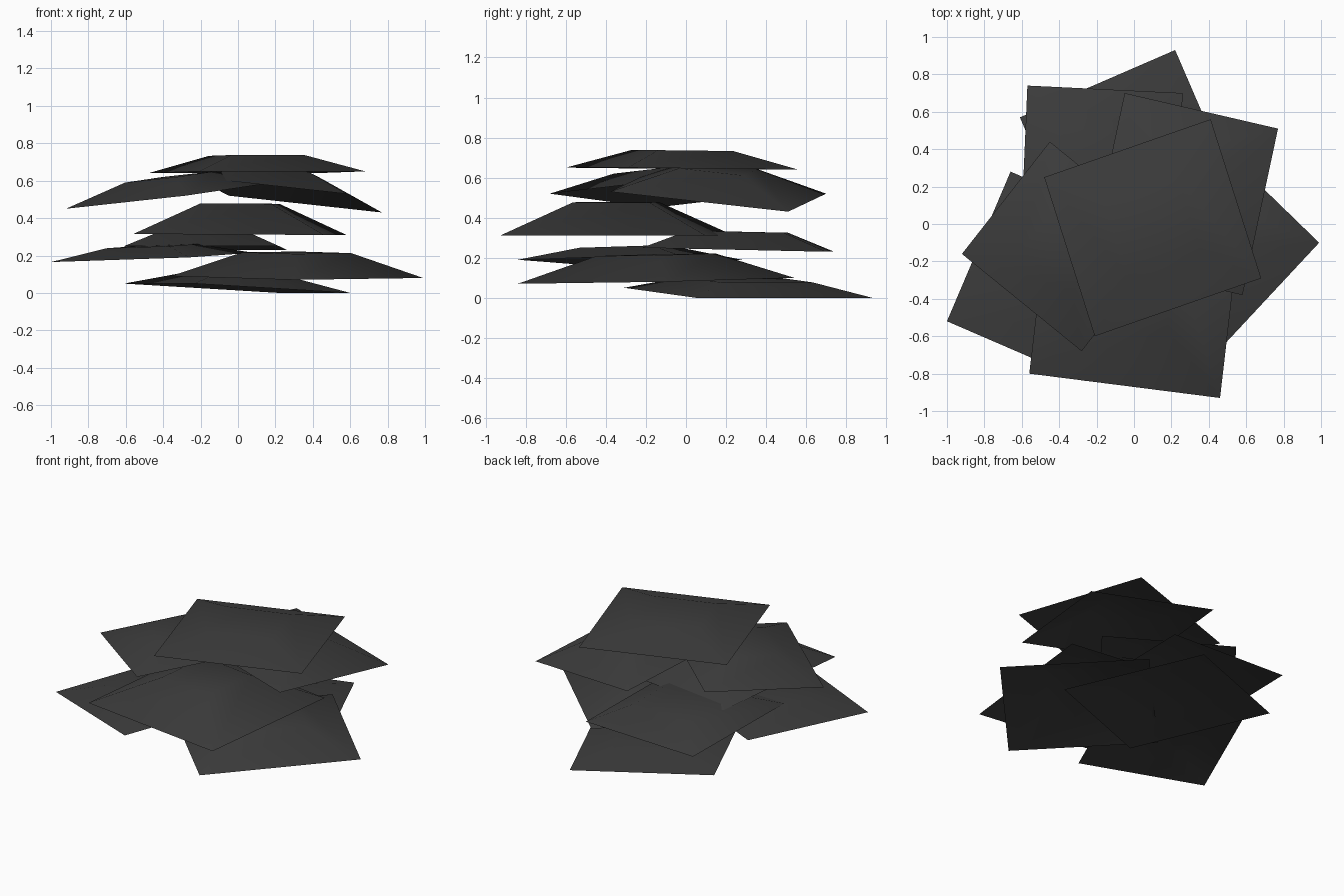
import bpy
import bmesh
from mathutils import Vector

cube = bpy.data.objects.get("Cube")
if cube:
    bpy.data.objects.remove(cube, do_unlink=True)


def make_material(name, color):
    material = bpy.data.materials.new(name)
    material.use_nodes = True
    material.diffuse_color = color
    shader = material.node_tree.nodes["Principled BSDF"]
    shader.inputs["Base Color"].default_value = color
    shader.inputs["Roughness"].default_value = 0.9
    return material


charcoal = make_material("charcoal", (0.045, 0.045, 0.045, 1))


def add_sheet(name, first, middle, last, rise, ring):
    """Open, bulged sheet: three neighbouring corners imply the fourth,
    and a smaller inner square is lifted above the rim."""
    first, middle, last = Vector(first), Vector(middle), Vector(last)
    corners = [first, middle, last, first + last - middle]
    centre = (first + last) / 2
    lift = Vector((0, 0, rise))

    bm = bmesh.new()
    rim = [bm.verts.new(corner) for corner in corners]
    crown = [bm.verts.new(centre.lerp(corner, ring) + lift) for corner in corners]
    bm.faces.new(crown)
    for i in range(len(rim)):
        j = (i + 1) % len(rim)
        bm.faces.new((rim[i], rim[j], crown[j], crown[i]))

    # Make every face point upward and shade the bulge smoothly
    for face in bm.faces:
        face.normal_update()
        if face.normal.z < 0:
            face.normal_flip()
        face.smooth = True

    mesh = bpy.data.meshes.new(name)
    bm.to_mesh(mesh)
    bm.free()
    mesh.materials.append(charcoal)
    sheet = bpy.data.objects.new(name, mesh)
    bpy.context.collection.objects.link(sheet)
    return sheet


# Bottom layer: two broad sheets
add_sheet("bottom_back_sheet",
          (-.61, .57, .05), (.22, .93, 0), (.6, .05, 0), rise=.065, ring=.52)
add_sheet("bottom_left_sheet",
          (.3, -.84, .07), (.99, -.1, .08), (.33, .54, .1), rise=.13, ring=.43)

# Lower middle layer
add_sheet("lower_right_sheet",
          (-.66, .28, .19), (-1, -.52, .165), (-.26, -.84, .19), rise=.06, ring=.45)
add_sheet("middle_back_sheet",
          (-.61, -.18, .25), (-.57, .74, .23), (.26, .7, .23), rise=.09, ring=.52)

# Strongly bulged sheet at the front
add_sheet("middle_front_sheet",
          (-.56, -.8, .315), (.46, -.93, .31), (.58, .1, .31), rise=.165, ring=.37)

# Two sheets leaning against each other
add_sheet("leaning_right_sheet",
          (-.45, .44, .52), (-.92, -.16, .45), (-.28, -.68, .52), rise=.1, ring=.43)
add_sheet("leaning_left_sheet",
          (.58, -.38, .53), (.77, .51, .43), (-.05, .7, .52), rise=.12, ring=.36)

# Top sheet
add_sheet("top_sheet",
          (-.48, .25, .64), (-.21, -.6, .65), (.68, -.29, .65), rise=.09, ring=.44)
